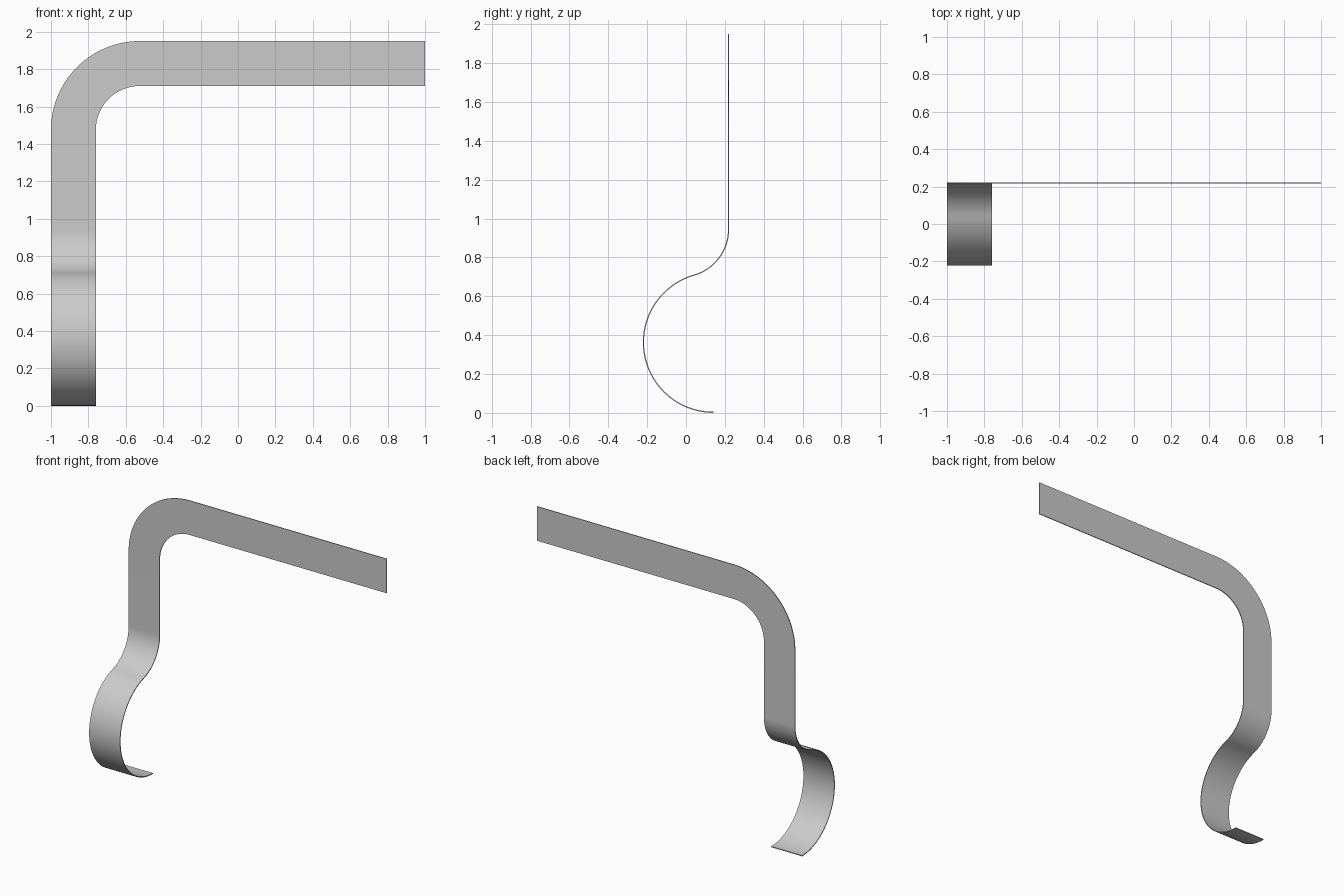
import bpy, bmesh
from math import sin, cos, radians

if "Cube" in bpy.data.objects:
    bpy.data.objects.remove(bpy.data.objects["Cube"], do_unlink=True)

THICK = 0.006
X0, WIDTH = -1.0, 0.24           # outer edge and width of the strip
BACK, TOP = 0.219, 1.95          # plane of the flat part, top edge
BEND_R = 0.475                   # outer radius of the flat bend
HOOK_Y, HOOK_Z, HOOK_R = 0.141, 0.363, 0.36
JOIN = 106                       # angle where the neck meets the hook

# Neck radius chosen so that it is tangent to the flat part and the hook
c = cos(radians(JOIN))
NECK_R = (BACK - HOOK_Y - c * HOOK_R) / (1 + c)
NECK_Y = BACK - NECK_R
NECK_Z = HOOK_Z + (NECK_R + HOOK_R) * sin(radians(JOIN))


def arc(cx, cy, r, start, end, steps):
    angles = [radians(start + (end - start) * i / steps) for i in range(steps + 1)]
    return [(cx + r * cos(a), cy + r * sin(a)) for a in angles]


# Rows of left and right edge points, from the hook tip to the arm end
side = arc(HOOK_Y, HOOK_Z, HOOK_R, 270, JOIN, 48)
side += arc(NECK_Y, NECK_Z, NECK_R, JOIN - 180, 0, 24)[1:]
rows = [((X0, y, z), (X0 + WIDTH, y, z)) for y, z in side]

bx, bz = X0 + BEND_R, TOP - BEND_R
outer = arc(bx, bz, BEND_R, 180, 90, 32)
inner = arc(bx, bz, BEND_R - WIDTH, 180, 90, 32)
rows += [((ox, BACK, oz), (ix, BACK, iz)) for (ox, oz), (ix, iz) in zip(outer, inner)]
rows.append(((1, BACK, TOP), (1, BACK, TOP - WIDTH)))

# Bent strip: one quad between each pair of rows
bm = bmesh.new()
verts = [[bm.verts.new(p) for p in row] for row in rows]
for (a, b), (d, e) in zip(verts, verts[1:]):
    bm.faces.new((a, b, e, d))
mesh = bpy.data.meshes.new("bent_strip_hook")
bm.to_mesh(mesh)
bm.free()
strip = bpy.data.objects.new("bent_strip_hook", mesh)
bpy.context.collection.objects.link(strip)

# Plain grey metal
grey = bpy.data.materials.new("grey_metal")
grey.use_nodes = True
colour = (0.6, 0.6, 0.6, 1)
grey.diffuse_color = colour
grey.node_tree.nodes["Principled BSDF"].inputs["Base Color"].default_value = colour
mesh.materials.append(grey)

# Sheet thickness, then smooth curves with sharp rims
for o in bpy.context.selected_objects:
    o.select_set(False)
strip.select_set(True)
bpy.context.view_layer.objects.active = strip
sheet = strip.modifiers.new("thickness", "SOLIDIFY")
sheet.thickness = THICK
sheet.offset = 0
bpy.ops.object.modifier_apply(modifier=sheet.name)
bpy.ops.object.shade_smooth_by_angle(angle=radians(30))
